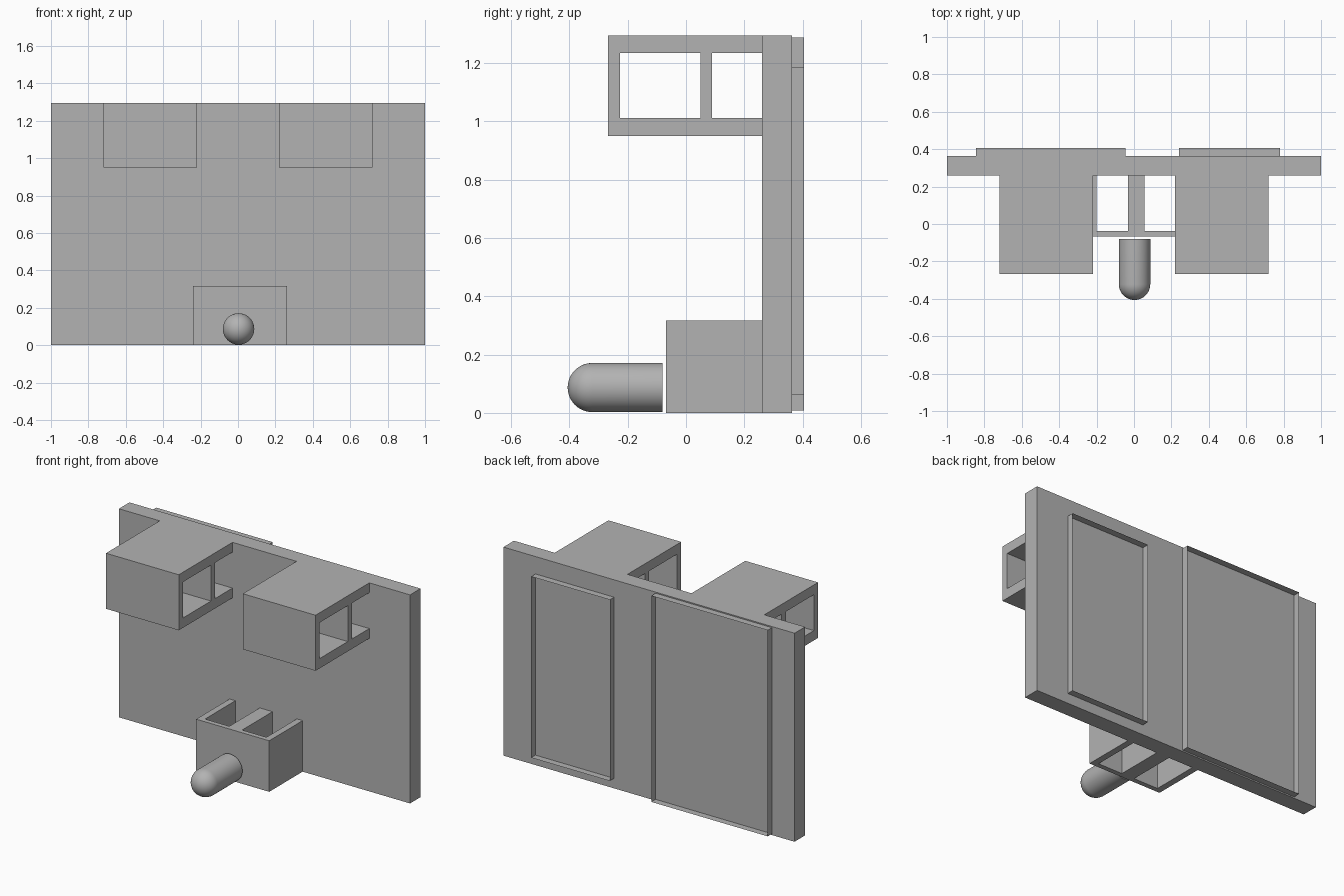
import bpy, bmesh, math
from mathutils import Vector

cube = bpy.data.objects.get("Cube")
if cube:
    bpy.data.objects.remove(cube, do_unlink=True)

grey = bpy.data.materials.new("plain grey")
grey.use_nodes = True
colour = (0.45, 0.45, 0.45, 1)
grey.diffuse_color = colour
grey.node_tree.nodes["Principled BSDF"].inputs["Base Color"].default_value = colour


def finish(name, bm):
    bmesh.ops.recalc_face_normals(bm, faces=bm.faces[:])
    mesh = bpy.data.meshes.new(name)
    bm.to_mesh(mesh)
    bm.free()
    mesh.materials.append(grey)
    obj = bpy.data.objects.new(name, mesh)
    bpy.context.collection.objects.link(obj)
    return obj


def prism(name, points, sweep, rim=None):
    """Extrude a flat outline along sweep; a rim width leaves only a hollow border."""
    bm = bmesh.new()
    face = bm.faces.new([bm.verts.new(p) for p in points])
    if rim:
        bmesh.ops.inset_individual(bm, faces=[face], thickness=rim)
        bmesh.ops.delete(bm, geom=[face], context="FACES_ONLY")
    result = bmesh.ops.extrude_face_region(bm, geom=bm.faces[:])
    moved = [v for v in result["geom"] if isinstance(v, bmesh.types.BMVert)]
    bmesh.ops.translate(bm, verts=moved, vec=Vector(sweep))
    return finish(name, bm)


def comb(front, inner, back, low, high, wall, divider):
    """Three-sided outline with a middle divider, open towards the back."""
    d0, d1 = divider
    return [(front, low), (back, low), (back, low + wall), (inner, low + wall),
            (inner, d0), (back, d0), (back, d1), (inner, d1),
            (inner, high - wall), (back, high - wall), (back, high), (front, high)]


def rect_xz(x0, x1, z0, z1, y):
    return [(x0, y, z0), (x1, y, z0), (x1, y, z1), (x0, y, z1)]


PLATE_FRONT, PLATE_BACK, TOP = 0.26, 0.363, 1.295

# Main upright plate
prism("back_plate", rect_xz(-1, 1, 0, TOP, PLATE_FRONT),
      (0, PLATE_BACK - PLATE_FRONT, 0))

# Raised borders on the rear of the plate
prism("large_rear_border", rect_xz(-0.845, -0.045, 0.008, 1.288, PLATE_BACK),
      (0, 0.042, 0), rim=0.012)
prism("small_rear_border", rect_xz(0.24, 0.78, 0.062, 1.187, PLATE_BACK),
      (0, 0.042, 0), rim=0.02)

# Upper boxes, open from side to side, with an upright divider
for name, x in (("right_upper_box", -0.72), ("left_upper_box", 0.22)):
    y0, y1, z0, wall = -0.267, -0.227, 0.95, 0.061
    mid = (0.049, 0.089)
    outline = [(x, y0, z0), (x, PLATE_FRONT, z0), (x, PLATE_FRONT, z0 + wall),
               (x, y1, z0 + wall), (x, y1, TOP - wall),
               (x, PLATE_FRONT, TOP - wall), (x, PLATE_FRONT, TOP), (x, y0, TOP)]
    prism(name, outline, (0.5, 0, 0))
    post = [(x, mid[0], z0 + wall), (x, mid[1], z0 + wall),
            (x, mid[1], TOP - wall), (x, mid[0], TOP - wall)]
    prism(name + "_divider", post, (0.5, 0, 0))

# Lower bracket, open at top and bottom
outline = comb(-0.068, -0.038, PLATE_FRONT, -0.24, 0.262, 0.04, (-0.033, 0.055))
prism("lower_bracket", [(x, y, 0) for y, x in outline], (0, 0, 0.317))

# Round-nosed rod in front of the bracket
radius, rear, shoulder = 0.084, -0.081, -0.322
profile = [(0, rear), (radius, rear)]
for i in range(13):
    a = math.radians(90) * i / 12
    profile.append((radius * math.cos(a), shoulder - radius * math.sin(a)))
bm = bmesh.new()
verts = [bm.verts.new((r, y, 0)) for r, y in profile]
edges = [bm.edges.new(pair) for pair in zip(verts, verts[1:])]
bmesh.ops.spin(bm, geom=verts + edges, cent=(0, 0, 0), axis=(0, 1, 0),
               angle=math.tau, steps=48)
bmesh.ops.remove_doubles(bm, verts=bm.verts[:], dist=0.0001)
rod = finish("round_nosed_rod", bm)
rod.location = (0.003, 0, radius + 0.003)
bpy.ops.object.select_all(action="DESELECT")
rod.select_set(True)
bpy.context.view_layer.objects.active = rod
bpy.ops.object.shade_smooth_by_angle(angle=math.radians(35))
